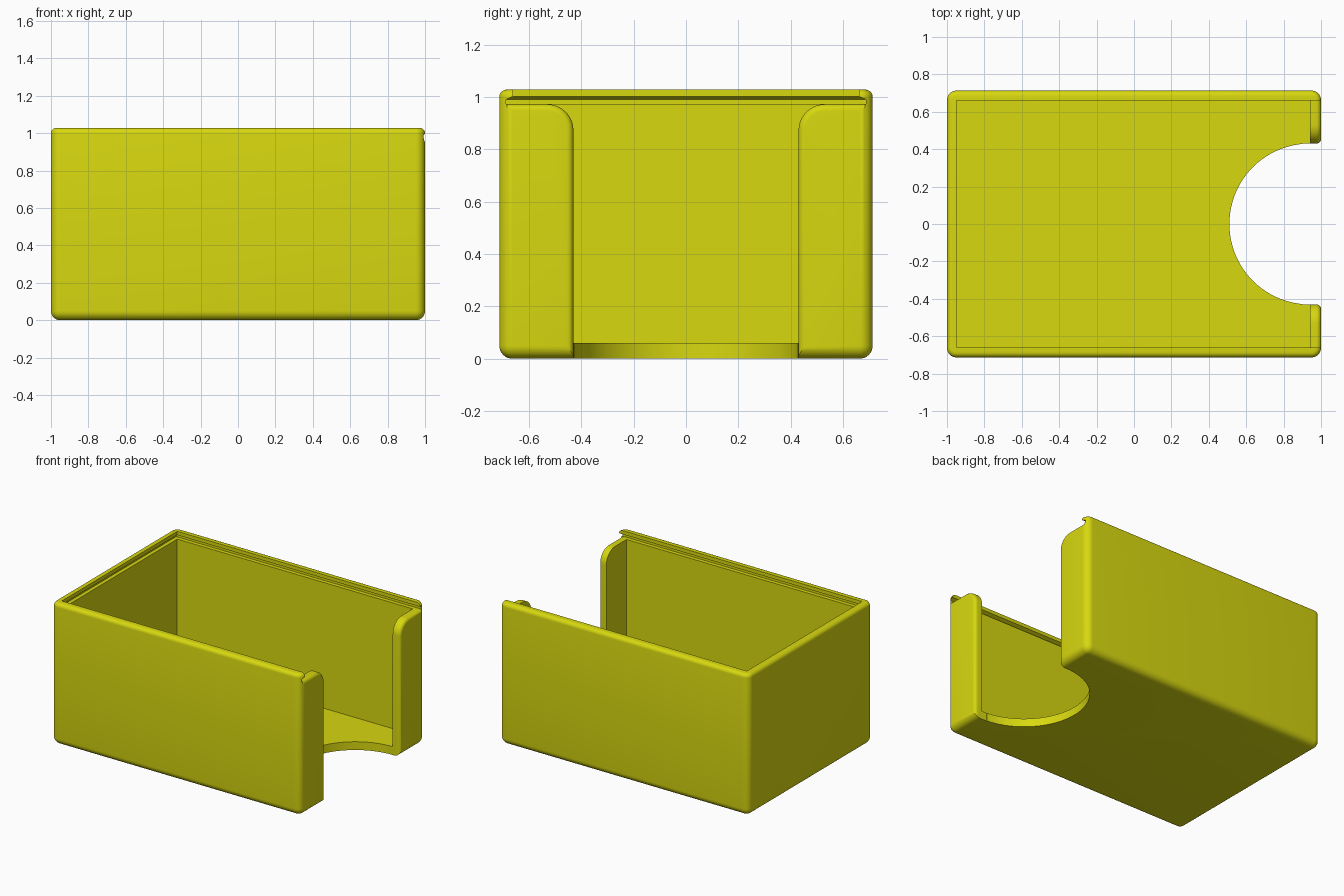
import bpy, bmesh, math

if "Cube" in bpy.data.objects:
    bpy.data.objects.remove(bpy.data.objects["Cube"])

HX, HY, H = 1.0, 0.713, 1.028      # half length, half width, height
LEDGE = 0.972                      # floor of the lid slot

mat = bpy.data.materials.new("yellow plastic")
mat.diffuse_color = (0.686, 0.686, 0.005, 1)
mat.use_nodes = True
mat.node_tree.nodes["Principled BSDF"].inputs["Base Color"].default_value = mat.diffuse_color


def make_object(name, bm):
    bmesh.ops.recalc_face_normals(bm, faces=bm.faces[:])
    me = bpy.data.meshes.new(name)
    bm.to_mesh(me)
    bm.free()
    me.materials.append(mat)
    ob = bpy.data.objects.new(name, me)
    bpy.context.collection.objects.link(ob)
    return ob


def loft(name, rings):
    """Closed solid through rings with equal point counts."""
    bm = bmesh.new()
    rows = [[bm.verts.new(p) for p in ring] for ring in rings]
    n = len(rows[0])
    for a, b in zip(rows, rows[1:]):
        for i in range(n):
            j = (i + 1) % n
            bm.faces.new((a[i], a[j], b[j], b[i]))
    bm.faces.new(rows[0])
    bm.faces.new(rows[-1])
    return make_object(name, bm)


def rect(x0, x1, hy, z):
    return [(x0, -hy, z), (x1, -hy, z), (x1, hy, z), (x0, hy, z)]


# Rounded outer body
bm = bmesh.new()
bmesh.ops.create_cube(bm, size=1)
for v in bm.verts:
    v.co = (v.co.x * 2 * HX, v.co.y * 2 * HY, (v.co.z + 0.5) * H)


def is_top(e):
    return all(v.co.z > H - 1e-4 for v in e.verts)


def bevel(edges, r, seg):
    bmesh.ops.bevel(bm, geom=edges, offset=r, segments=seg, profile=0.5,
                    affect='EDGES', clamp_overlap=False)


bevel([e for e in bm.edges if not is_top(e)], 0.05, 8)
bevel([e for e in bm.edges if is_top(e) and
       any(abs(f.normal.z) < 0.5 for f in e.link_faces)], 0.028, 5)
box = make_object("box_body", bm)

# Inner cavity
cavity = loft("cavity_cutter", [rect(-0.95, 0.94, 0.66, 0.06),
                                rect(-0.95, 0.94, 0.66, 0.98)])

# Undercut slot for a sliding lid, open at the right end
slot = loft("lid_slot_cutter", [rect(-0.977, 1.2, 0.688, LEDGE),
                                rect(-0.977, 1.2, 0.688, 0.99),
                                rect(-0.95, 1.2, 0.66, 1.002),
                                rect(-0.95, 1.2, 0.66, 1.2)])

# Half-round thumb notch through the floor
arc = [(0.94 + 0.43 * math.cos(a), 0.43 * math.sin(a)) for a in
       [math.pi / 2 + math.pi * i / 48 for i in range(49)]]
notch = [(1.2, 0.43)] + arc + [(1.2, -0.43)]
thumb = loft("thumb_notch_cutter", [[(x, y, z) for x, y in notch] for z in (-0.2, 0.2)])


# End-wall opening: rounded shoulders, outer rim flares to round the edge
def opening_ring(x, o):
    half = [(0.43 + o, -0.2)]
    for i in range(11):
        a = math.pi / 2 * i / 10
        half.append((0.53 - (0.1 - o) * math.cos(a), 0.872 + (0.1 - o) * math.sin(a)))
    half += [(0.684, LEDGE - o), (0.684, 0.985)]
    return [(x, y, z) for y, z in half] + [(x, -y, z) for y, z in reversed(half)]


R = 0.025
rings = [opening_ring(0.9, 0)]
for i in range(7):
    a = math.pi / 2 * i / 6
    rings.append(opening_ring(HX - R + R * math.sin(a), R * (1 - math.cos(a))))
rings.append(opening_ring(1.2, R))
opening = loft("opening_cutter", rings)

# Cut the body and discard the cutters
bpy.context.view_layer.objects.active = box
box.select_set(True)
for cutter in (cavity, slot, thumb, opening):
    cutter.hide_render = True
    m = box.modifiers.new(cutter.name, 'BOOLEAN')
    m.operation = 'DIFFERENCE'
    m.solver = 'EXACT'
    m.object = cutter
    bpy.ops.object.modifier_apply(modifier=m.name)
    bpy.data.objects.remove(cutter, do_unlink=True)

bpy.ops.object.shade_smooth_by_angle(angle=math.radians(30))
